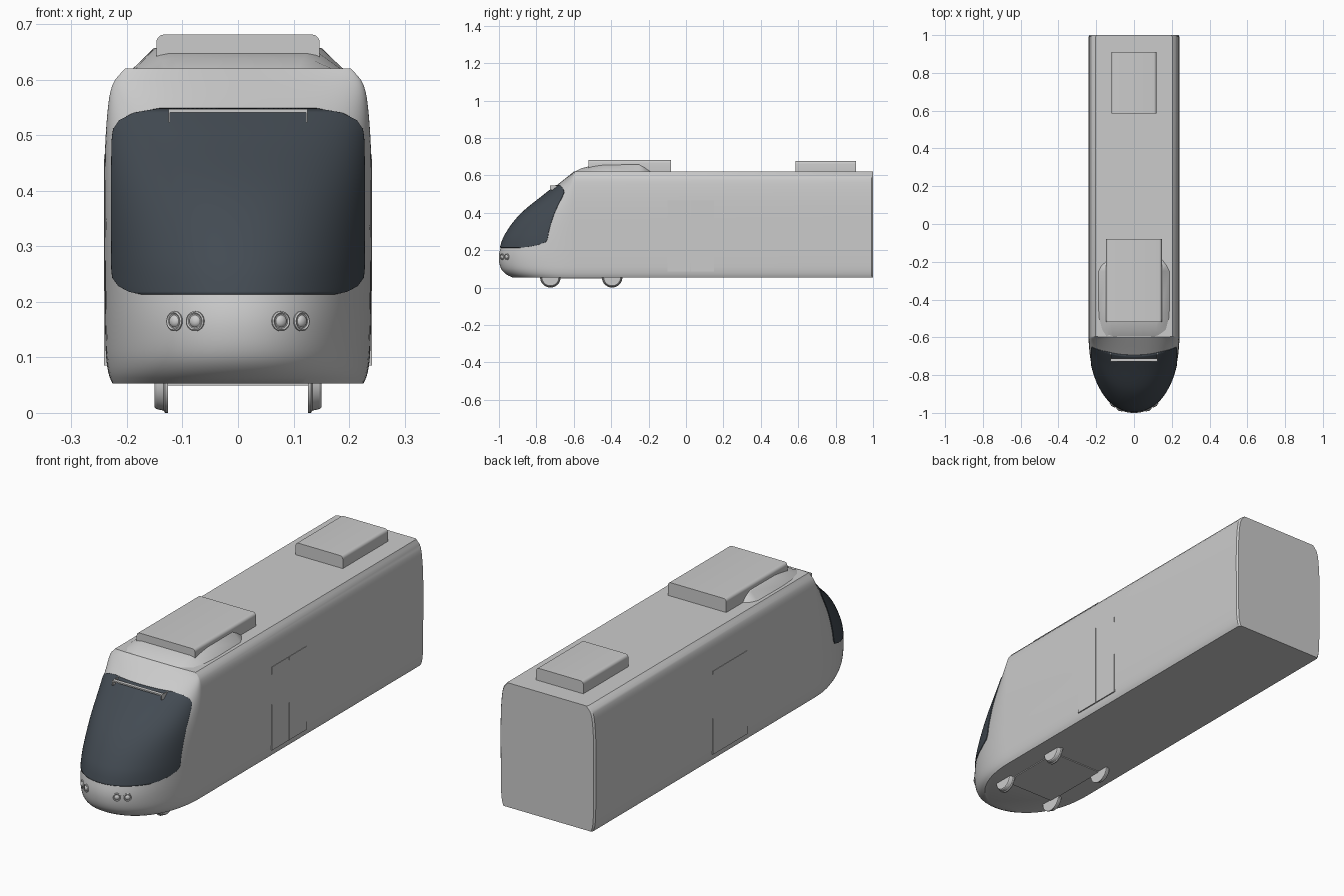
import bpy, bmesh, math
from mathutils import Vector, Matrix

cube = bpy.data.objects.get("Cube")
if cube:
    bpy.data.objects.remove(cube, do_unlink=True)


def material(name, rgb):
    m = bpy.data.materials.new(name)
    m.use_nodes = True
    m.diffuse_color = (*rgb, 1)
    m.node_tree.nodes["Principled BSDF"].inputs["Base Color"].default_value = (*rgb, 1)
    return m


GREY = material("light_grey_paint", (0.6, 0.6, 0.6))
GLASS = material("dark_tinted_glass", (0.056, 0.07, 0.086))


def finish(name, bm, mat=GREY, recalc=True):
    """Turn a bmesh into a shaded object."""
    if recalc:
        bmesh.ops.recalc_face_normals(bm, faces=bm.faces)
    mesh = bpy.data.meshes.new(name)
    bm.to_mesh(mesh)
    bm.free()
    mesh.materials.append(mat)
    mesh.shade_smooth()
    mesh.set_sharp_from_angle(angle=math.radians(30))
    ob = bpy.data.objects.new(name, mesh)
    bpy.context.collection.objects.link(ob)
    return ob


def loft(bm, rows, closed=False):
    """Skin neighbouring rows of points with quads."""
    rings = [[bm.verts.new(p) for p in row] for row in rows]
    for r, s in zip(rings, rings[1:]):
        n = len(r)
        for i in range(n if closed else n - 1):
            j = (i + 1) % n
            bm.faces.new((r[i], r[j], s[j], s[i]))
    return rings


def box(name, lo, hi, mat=GREY, bevel=0.0):
    bm = bmesh.new()
    lo, hi = Vector(lo), Vector(hi)
    bmesh.ops.create_cube(bm, size=1, matrix=Matrix.Translation((lo + hi) / 2)
                          @ Matrix.Diagonal((*(hi - lo), 1)))
    ob = finish(name, bm, mat)
    if bevel:
        mod = ob.modifiers.new("bevel", "BEVEL")
        mod.width, mod.segments = bevel, 2
    return ob


def smooth_curve(points, z):
    """Cubic interpolation through (z, value) points."""
    z = min(max(z, points[0][0]), points[-1][0])
    last = len(points) - 1
    k = next(i for i in range(last) if z <= points[i + 1][0])

    def slope(i):
        a, b = points[max(i - 1, 0)], points[min(i + 1, last)]
        return (b[1] - a[1]) / (b[0] - a[0])
    (z0, v0), (z1, v1) = points[k], points[k + 1]
    h = z1 - z0
    t = (z - z0) / h
    return ((1 + 2 * t) * (1 - t) ** 2 * v0 + t * (1 - t) ** 2 * h * slope(k)
            + t * t * (3 - 2 * t) * v1 + t * t * (t - 1) * h * slope(k + 1))


# Body shape: half width and nose tip by height
WIDTH = [(0.053, 0.226), (0.07, 0.233), (0.11, 0.238), (0.25, 0.24), (0.45, 0.24),
         (0.55, 0.234), (0.595, 0.224), (0.62, 0.203)]
TIP = [(0.053, -0.925), (0.07, -0.96), (0.1, -0.988), (0.15, -1.0), (0.2, -0.995),
       (0.28, -0.967), (0.39, -0.885), (0.5, -0.752), (0.56, -0.675), (0.62, -0.6)]
NOSE_START, POWER = -0.595, 2.12


def half_width(z):
    return smooth_curve(WIDTH, z)


def nose(x, z):
    """Point on the nose surface at a given x and z."""
    side = min(abs(x) / half_width(z), 1)
    depth = NOSE_START - smooth_curve(TIP, z)
    return Vector((x, NOSE_START - depth * (1 - side ** POWER) ** (1 / POWER), z))


def nose_normal(x, z, e=0.004):
    return (nose(x + e, z) - nose(x - e, z)).cross(nose(x, z + e) - nose(x, z - e)).normalized()


# Body shell: stacked U-shaped outlines closed by roof, floor and back
ROWS, COLS = 56, 56
rows = []
for i in range(ROWS + 1):
    z = 0.053 + 0.567 * i / ROWS
    w = half_width(z)
    arc = [nose(w * math.sin(math.pi * (j / COLS - 0.5)), z) for j in range(COLS + 1)]
    back = [(s * (w - inset), y, z) for s in (-1, 1) for inset, y in ((0.006, 1), (0, 0.992))]
    rows.append([back[0], back[1]] + arc + [back[3], back[2]])
bm = bmesh.new()
rings = loft(bm, rows)
bm.faces.new(rings[0])
bm.faces.new(rings[-1])
bm.faces.new([r[0] for r in rings] + [r[-1] for r in reversed(rings)])
finish("body_shell", bm)

# Windscreen: thin curved pane with rounded corners
EDGE = [(0.213, 0.17), (0.218, 0.193), (0.228, 0.212), (0.243, 0.223), (0.3, 0.225),
        (0.46, 0.225), (0.51, 0.222), (0.525, 0.212), (0.538, 0.187), (0.546, 0.14)]
heights = sorted([z for z, _ in EDGE] + [0.25 + 0.01 * k for k in range(26)])
rows = []
for z in heights:
    w = smooth_curve(EDGE, z)
    rows.append([nose(w * math.sin(math.pi * (j / 48 - 0.5)), z) for j in range(49)])
bm = bmesh.new()
loft(bm, rows)
bmesh.ops.remove_doubles(bm, verts=bm.verts, dist=0.00005)
pane = finish("windscreen", bm, GLASS, recalc=False)
shell = pane.modifiers.new("thickness", "SOLIDIFY")
shell.thickness, shell.offset = 0.007, 0

# Wiper bar with bent ends
box("wiper_bar", (-0.125, -0.728, 0.541), (0.125, -0.712, 0.547))
for s, side in ((1, "left"), (-1, "right")):
    box(f"wiper_end_{side}", (s * 0.1235 - 0.0015, -0.728, 0.523),
        (s * 0.1235 + 0.0015, -0.675, 0.547))

# Headlights: a ring and a domed lens, two on each side
for s, side in ((1, "left"), (-1, "right")):
    for x, place in ((0.077, "inner"), (0.114, "outer")):
        p, n = nose(s * x, 0.165), nose_normal(s * x, 0.165)
        place_matrix = Matrix.Translation(p) @ n.to_track_quat("Z", "Y").to_matrix().to_4x4()
        bm = bmesh.new()
        profile = [(0.018, -0.004), (0.018, 0.002), (0.0155, 0.004), (0.013, 0.002), (0.011, 0.002),
                   (0.009, 0.005), (0.005, 0.007), (0.0005, 0.0075)]
        rings = loft(bm, [[place_matrix @ Vector((r * math.cos(k * math.tau / 24),
                                                  r * math.sin(k * math.tau / 24), h))
                           for k in range(24)] for r, h in profile], closed=True)
        bm.faces.new(rings[-1])
        bm.faces.new(rings[0])
        finish(f"headlight_{place}_{side}", bm)

# Doors: one wide leaf on the right, two leaves on the left
box("door_right", (-0.2415, -0.1, 0.085), (-0.236, 0.15, 0.465))
box("door_left_front", (0.236, -0.1, 0.085), (0.2415, 0.0235, 0.465))
box("door_left_rear", (0.236, 0.0265, 0.085), (0.2415, 0.15, 0.465))


# Roof units: boxes with rounded long upper edges
def roof_unit(name, w, y0, y1, top):
    r = 0.014
    right = [(w, 0.615), (w, 0.635)]
    right += [(w - r + r * math.cos(a), top - r + r * math.sin(a))
              for a in (math.pi / 2 * k / 5 for k in range(6))]
    outline = right + [(-x, z) for x, z in reversed(right)]
    bm = bmesh.new()
    ends = loft(bm, [[(x, y, z) for x, z in outline] for y in (y0, y1)], closed=True)
    for end in ends:
        bm.faces.new(end)
    finish(name, bm)


roof_unit("front_roof_unit", 0.147, -0.52, -0.08, 0.681)
roof_unit("rear_roof_unit", 0.119, 0.585, 0.91, 0.676)

# Roof fairing: a sloped hump around the front unit (y, base, crown, top)
sections = [(-0.595, 0.145, 0.13, 0.62), (-0.56, 0.168, 0.137, 0.638), (-0.5, 0.184, 0.145, 0.652),
            (-0.43, 0.189, 0.15, 0.66), (-0.25, 0.187, 0.152, 0.66), (-0.22, 0.172, 0.15, 0.644),
            (-0.19, 0.15, 0.14, 0.62)]
bm = bmesh.new()
ends = loft(bm, [[(-b, y, 0.615), (-b, y, 0.62), (-c, y, z - 0.004), (-c + 0.02, y, z),
                  (c - 0.02, y, z), (c, y, z - 0.004), (b, y, 0.62), (b, y, 0.615)]
                 for y, b, c, z in sections], closed=True)
for end in (ends[0], ends[-1]):
    bm.faces.new(end)
finish("roof_fairing", bm)

# Bogie plate and four wheels
box("bogie_plate", (-0.13, -0.725, 0.049), (0.13, -0.395, 0.058))
for s, side in ((1, "left"), (-1, "right")):
    for y, place in ((-0.725, "front"), (-0.395, "rear")):
        bm = bmesh.new()
        tread = [(0.126, 0.047), (0.126, 0.055), (0.131, 0.055), (0.134, 0.051), (0.147, 0.048),
                 (0.15, 0.045)]
        rings = loft(bm, [[(s * x, y + r * math.cos(k * math.tau / 40),
                            0.055 + r * math.sin(k * math.tau / 40)) for k in range(40)]
                          for x, r in tread], closed=True)
        for end in (rings[0], rings[-1]):
            bm.faces.new(end)
        finish(f"wheel_{place}_{side}", bm)
